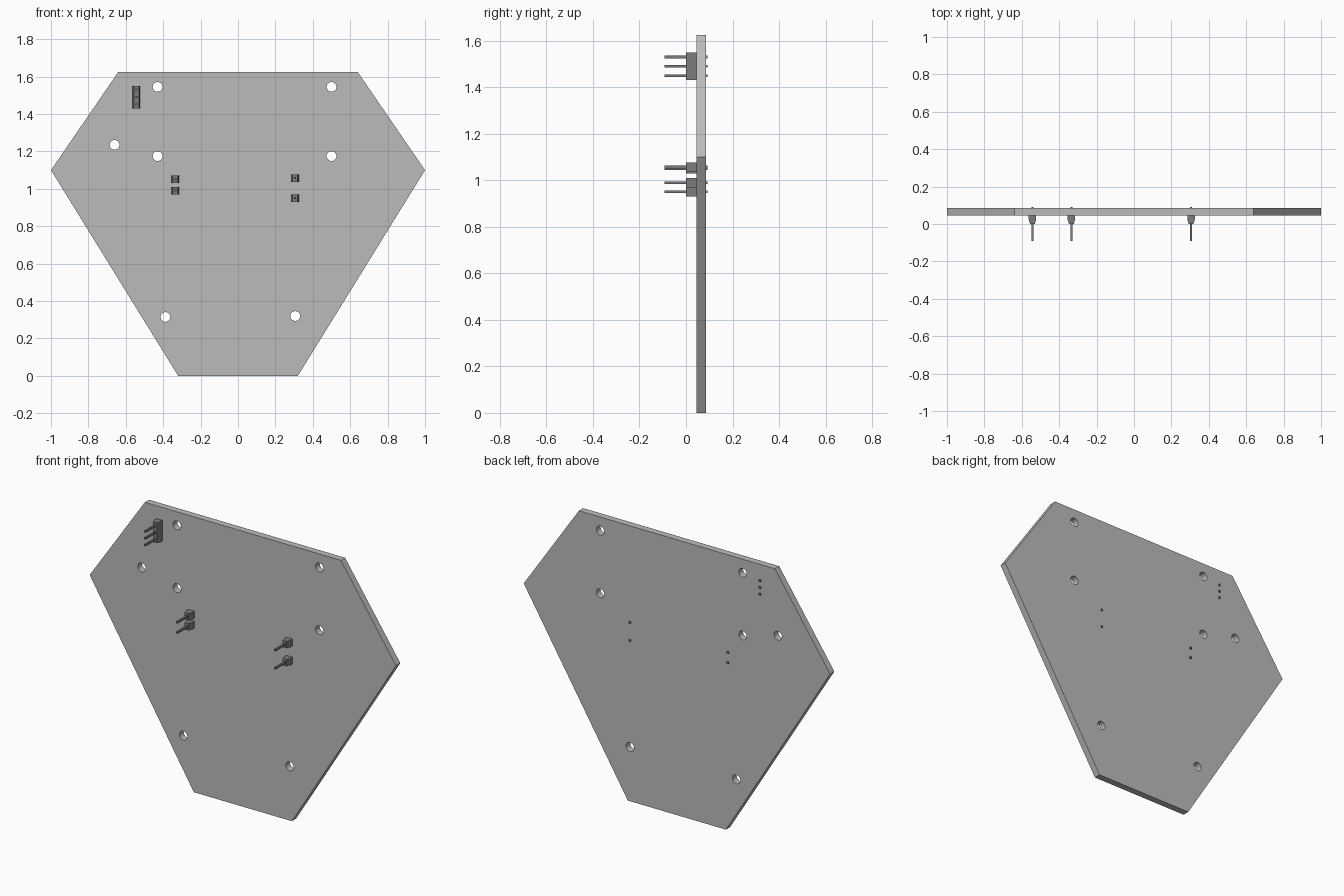
import bpy, bmesh, math
from mathutils import Matrix, Vector

cube = bpy.data.objects.get("Cube")
if cube:
    bpy.data.objects.remove(cube, do_unlink=True)


def material(name, rgb):
    m = bpy.data.materials.new(name)
    m.use_nodes = True
    m.diffuse_color = (*rgb, 1)
    m.node_tree.nodes["Principled BSDF"].inputs["Base Color"].default_value = (*rgb, 1)
    return m


board_grey = material("board grey", (0.5, 0.5, 0.5))
pin_grey = material("dark grey", (0.2, 0.2, 0.2))


def finish(name, bm, mat):
    bmesh.ops.recalc_face_normals(bm, faces=bm.faces)
    me = bpy.data.meshes.new(name)
    bm.to_mesh(me)
    bm.free()
    me.materials.append(mat)
    ob = bpy.data.objects.new(name, me)
    bpy.context.collection.objects.link(ob)
    return ob


def prism(bm, points, depth):
    """Extrude a polygon along the depth vector."""
    face = bm.faces.new([bm.verts.new(p) for p in points])
    new = bmesh.ops.extrude_face_region(bm, geom=[face])["geom"]
    bmesh.ops.translate(bm, vec=depth, verts=[v for v in new if isinstance(v, bmesh.types.BMVert)])


BACK, FRONT = 0.085, 0.045

# Six-sided board
half = [(0.32, 0), (1, 1.1), (0.64, 1.625)]
outline = half + [(-x, z) for x, z in reversed(half)]
bm = bmesh.new()
prism(bm, [(x, FRONT, z) for x, z in outline], Vector((0, BACK - FRONT, 0)))
board = finish("board", bm, board_grey)

# Round mounting holes
holes = [(-0.43, 1.545), (0.5, 1.545), (-0.66, 1.235), (-0.43, 1.175),
         (0.5, 1.175), (-0.388, 0.315), (0.306, 0.32)]
bm = bmesh.new()
for x, z in holes:
    place = Matrix.Translation((x, 0.065, z)) @ Matrix.Rotation(math.pi / 2, 4, "X")
    bmesh.ops.create_cone(bm, cap_ends=True, segments=32, radius1=0.026, radius2=0.026,
                          depth=0.2, matrix=place)
cutter = finish("hole_cutter", bm, board_grey)
cutter.hide_render = True
cutter.hide_viewport = True
cut = board.modifiers.new("holes", "BOOLEAN")
cut.object = cutter
cut.solver = "EXACT"


# Pin headers: tapered housings with square pins through the board
def header(name, x, pin_heights):
    bm = bmesh.new()
    for z in pin_heights:
        section = [(-0.02, FRONT), (-0.02, 0.024), (-0.013, 0),
                   (0.013, 0), (0.02, 0.024), (0.02, FRONT)]
        prism(bm, [(x + dx, y, z - 0.02) for dx, y in section], Vector((0, 0, 0.04)))
        place = Matrix.Translation((x, 0, z)) @ Matrix.Diagonal((0.011, 0.184, 0.011, 1))
        bmesh.ops.create_cube(bm, size=1, matrix=place)
    return finish(name, bm, pin_grey)


header("three_pin_header", -0.543, (1.53, 1.49, 1.45))
header("right_upper_pin", -0.335, (1.05,))
header("right_lower_pin", -0.335, (0.99,))
header("left_upper_pin", 0.305, (1.057,))
header("left_lower_pin", 0.305, (0.95,))
